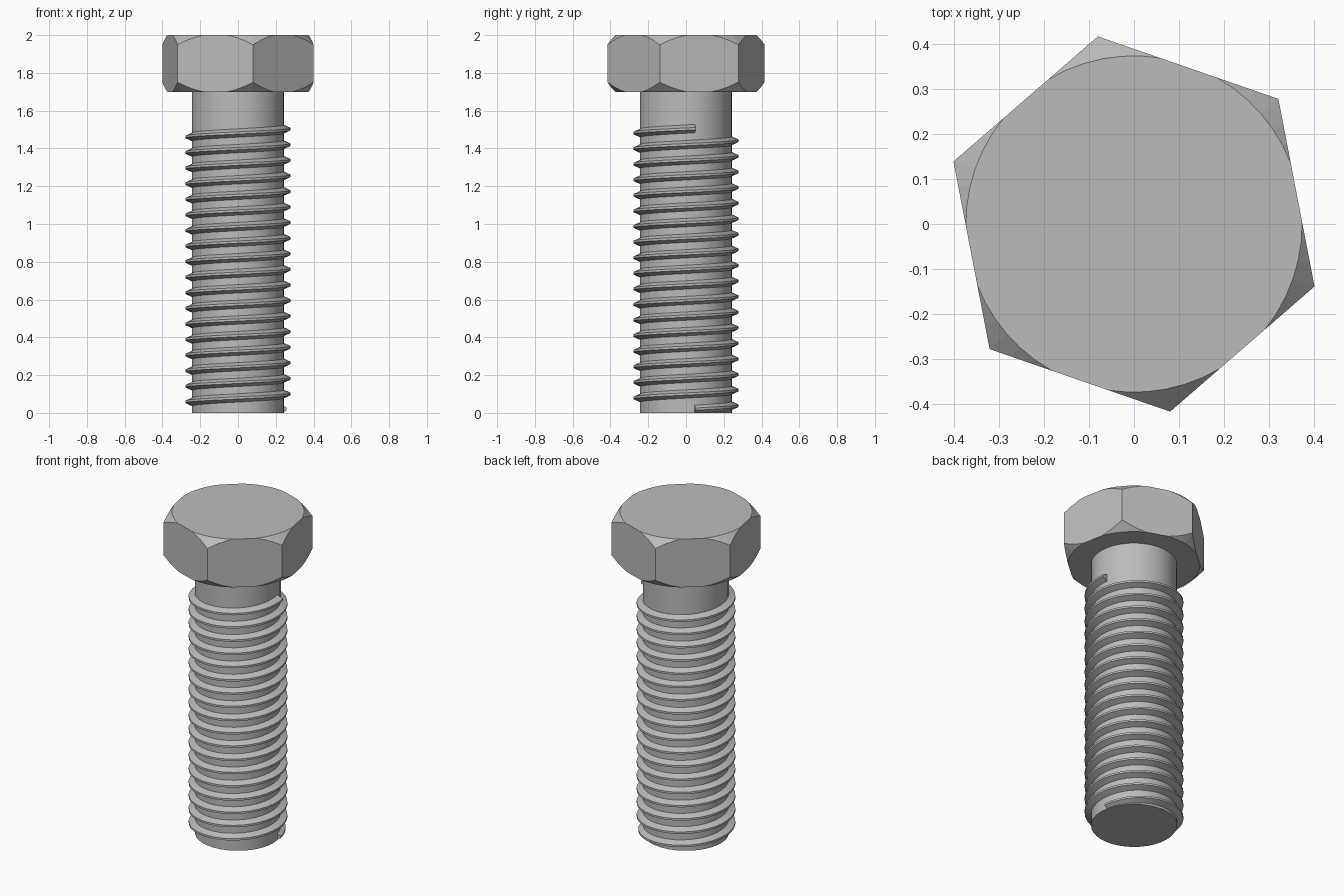
import bpy, bmesh
from math import radians, cos, sin, pi

cube = bpy.data.objects.get("Cube")
if cube:
    bpy.data.objects.remove(cube, do_unlink=True)

TURN = radians(10.9)          # the whole bolt is turned by this angle
TOP, HEAD_BASE = 2.0, 1.70
FLAT, CIRCLE = 0.367, 0.373   # head: half width over flats, bearing circle
CORE, CREST = 0.243, 0.279    # shank and thread radii
STEPS, TURNS = 36, 18
START, END = 0.02, 1.505      # thread centre heights

steel = bpy.data.materials.new("plain steel grey")
steel.use_nodes = True
grey = (0.5, 0.5, 0.5, 1)
steel.diffuse_color = grey
steel.node_tree.nodes["Principled BSDF"].inputs["Base Color"].default_value = grey


def finish(bm, name, smooth=None):
    bmesh.ops.remove_doubles(bm, verts=bm.verts, dist=0.0002)
    bmesh.ops.recalc_face_normals(bm, faces=bm.faces)
    mesh = bpy.data.meshes.new(name)
    bm.to_mesh(mesh)
    bm.free()
    mesh.materials.append(steel)
    obj = bpy.data.objects.new(name, mesh)
    bpy.context.collection.objects.link(obj)
    if smooth:
        bpy.ops.object.select_all(action='DESELECT')
        obj.select_set(True)
        bpy.context.view_layer.objects.active = obj
        bpy.ops.object.shade_smooth_by_angle(angle=radians(smooth))
    return obj


def polar(bm, r, a, z):
    return bm.verts.new((r * cos(a), r * sin(a), z))


# Hexagonal head: a conical chamfer meets the flats in curved edges
bm = bmesh.new()
inner, outer = {1: [], -1: []}, {1: [], -1: []}
middle = (TOP + HEAD_BASE) / 2
half = (TOP - HEAD_BASE) / 2
for k in range(6):
    for i in range(-3, 4):
        off = radians(6.6 * i)
        a = TURN + radians(30 + 60 * k) + off
        r = FLAT / cos(radians(30) - abs(off))
        rim = min(r, CIRCLE)
        for s in (1, -1):
            inner[s].append(polar(bm, rim, a, middle + s * half))
            outer[s].append(polar(bm, r, a, middle + s * (half - (r - rim))))
n = len(inner[1])
for s in (1, -1):
    bm.faces.new(inner[s])
    for i in range(n):
        if i % 7 < 6:
            bm.faces.new((inner[s][i], inner[s][i + 1], outer[s][i + 1], outer[s][i]))
for k in range(6):
    side = [(7 * k + 3 + j) % n for j in range(8)]
    bm.faces.new([outer[1][i] for i in side] + [outer[-1][i] for i in reversed(side)])
finish(bm, "hex_head")

# Plain shank running up into the head
bm = bmesh.new()
rings = [[polar(bm, CORE, TURN + 2 * pi * i / STEPS, z) for i in range(STEPS)]
         for z in (0, HEAD_BASE + 0.02)]
for ring in rings:
    bm.faces.new(ring)
for i in range(STEPS):
    j = (i + 1) % STEPS
    bm.faces.new((rings[0][i], rings[0][j], rings[1][j], rings[1][i]))
finish(bm, "shank", 30)

# Right-handed helical thread, growing to full depth over its first part-turn
bm = bmesh.new()
sections = []
for i in range(STEPS * TURNS + 1):
    a = TURN + 2 * pi * i / STEPS
    z = START + (END - START) * i / (STEPS * TURNS)
    tip = CORE + (CREST - CORE) * min(1, 0.55 + 2.5 * i / STEPS)
    profile = ((CORE - 0.004, -0.024), (tip, -0.006), (tip, 0.006), (CORE - 0.004, 0.024))
    sections.append([polar(bm, r, a, max(0, z + dz)) for r, dz in profile])
for s, t in zip(sections, sections[1:]):
    for p in range(4):
        q = (p + 1) % 4
        bm.faces.new((s[p], s[q], t[q], t[p]))
bm.faces.new(sections[0])
bm.faces.new(sections[-1])
finish(bm, "thread", 25)
